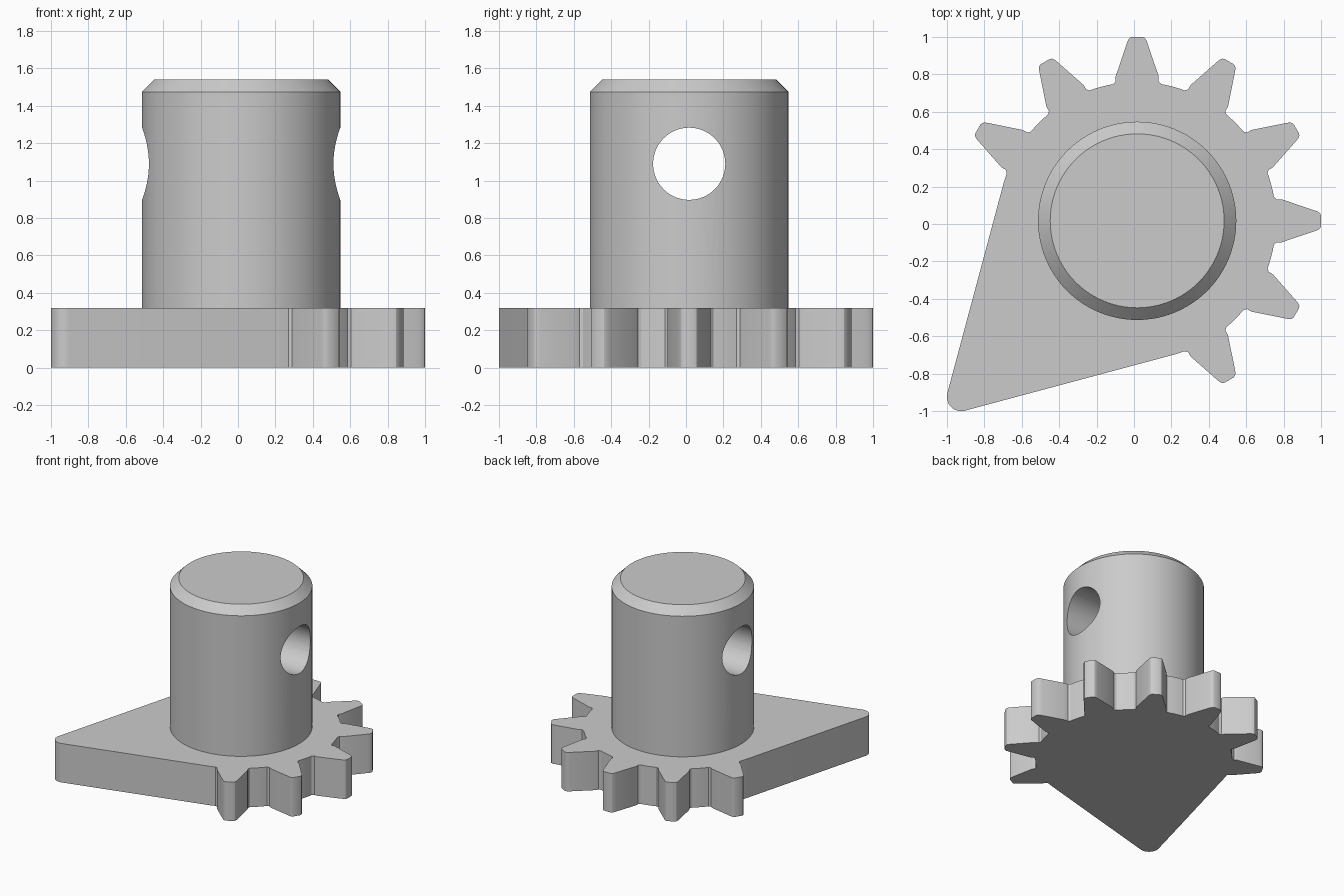
import bpy
import bmesh
import math
from mathutils import Vector, Matrix

cube = bpy.data.objects.get("Cube")
if cube:
    bpy.data.objects.remove(cube, do_unlink=True)

C = 0.017          # gear and shaft centre, same in x and y
ROOT = 0.742       # gear root radius
PLATE = 0.32       # plate thickness

grey = bpy.data.materials.new("plain grey")
grey.use_nodes = True
GREY = (0.6, 0.6, 0.6, 1)
grey.diffuse_color = GREY
grey.node_tree.nodes["Principled BSDF"].inputs["Base Color"].default_value = GREY


def make_object(name, bm):
    bmesh.ops.recalc_face_normals(bm, faces=bm.faces)
    mesh = bpy.data.meshes.new(name)
    bm.to_mesh(mesh)
    bm.free()
    obj = bpy.data.objects.new(name, mesh)
    bpy.context.collection.objects.link(obj)
    mesh.materials.append(grey)
    return obj


def activate(obj):
    bpy.ops.object.select_all(action='DESELECT')
    obj.select_set(True)
    bpy.context.view_layer.objects.active = obj


def smooth(obj):
    activate(obj)
    bpy.ops.object.shade_smooth_by_angle(angle=math.radians(30))


def arc(radius, start, end, steps, centre=(0, 0)):
    """Points along an arc, angles in degrees."""
    angles = [math.radians(start + (end - start) * i / steps) for i in range(steps + 1)]
    return [Vector((centre[0] + radius * math.cos(a), centre[1] + radius * math.sin(a)))
            for a in angles]


# Gear plate: eight teeth, then a rounded pointer tangent to the root circle
half_tooth = [(0.745, 0.115), (0.772, 0.115), (0.947, 0.056), (0.966, 0.049),
              (0.978, 0.040), (0.983, 0.028)]
tooth = [(r, -w) for r, w in half_tooth] + [(r, w) for r, w in reversed(half_tooth)]
outline = []
for angle in range(-60, 151, 30):
    outline += arc(ROOT, angle - 15, angle - 10, 3)
    turn = Matrix.Rotation(math.radians(angle), 2)
    outline += [turn @ Vector(p) for p in tooth]
    outline += arc(ROOT, angle + 10, angle + 14, 2)
outline += arc(ROOT, 165, 165, 1)[:1]
fillet = 0.077
reach = (2 * ROOT - 2 * fillet) * math.sqrt(0.5)
outline += arc(fillet, 165, 285, 16, (-reach, -reach))

bm = bmesh.new()
base = bm.faces.new([bm.verts.new((p.x + C, p.y + C, 0)) for p in outline])
solid = bmesh.ops.extrude_face_region(bm, geom=[base], use_keep_orig=True)
bmesh.ops.translate(bm, vec=(0, 0, PLATE),
                    verts=[v for v in solid["geom"] if isinstance(v, bmesh.types.BMVert)])
smooth(make_object("gear_plate", bm))

# Shaft: chamfered cylinder standing on the plate
bm = bmesh.new()
rings = []
for radius, z in ((0.53, PLATE - 0.02), (0.53, 1.475), (0.465, 1.54)):
    rings.append([bm.verts.new((p.x, p.y, z)) for p in arc(radius, 0, 360, 96, (C, C))[:-1]])
for low, high in zip(rings, rings[1:]):
    for i in range(len(low)):
        j = (i + 1) % len(low)
        bm.faces.new((low[i], low[j], high[j], high[i]))
bm.faces.new(rings[0])
bm.faces.new(rings[-1])
shaft = make_object("shaft", bm)

# Cross hole through the shaft along x
bm = bmesh.new()
place = Matrix.Translation((C, C, 1.09)) @ Matrix.Rotation(math.pi / 2, 4, 'Y')
bmesh.ops.create_cone(bm, cap_ends=True, segments=64, radius1=0.193, radius2=0.193,
                      depth=1.6, matrix=place)
cutter = make_object("hole_cutter", bm)
cutter.hide_render = True
hole = shaft.modifiers.new("cross_hole", 'BOOLEAN')
hole.operation = 'DIFFERENCE'
hole.solver = 'EXACT'
hole.object = cutter
activate(shaft)
bpy.ops.object.modifier_apply(modifier=hole.name)
bpy.data.objects.remove(cutter, do_unlink=True)
smooth(shaft)
